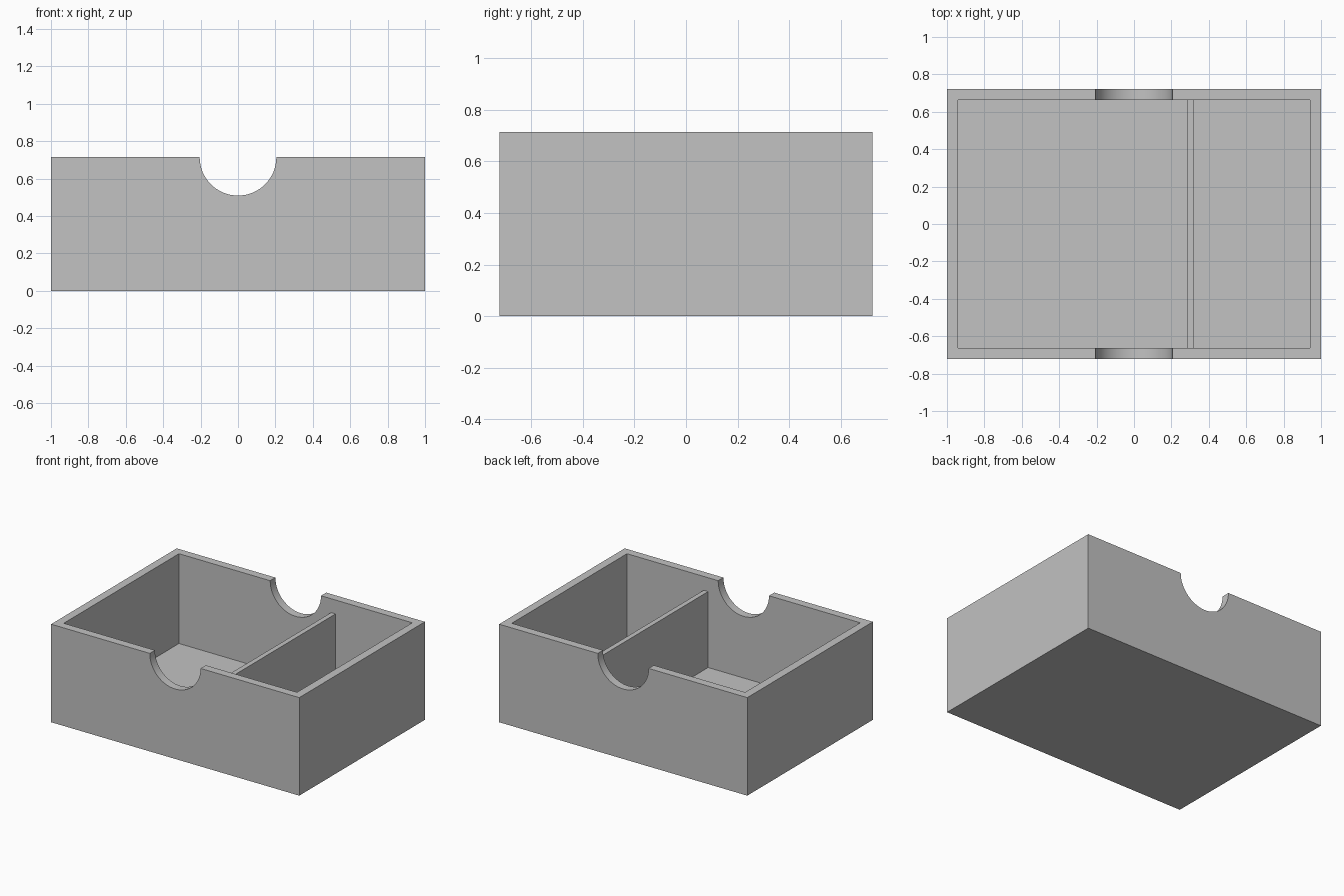
import bpy
import math

cube = bpy.data.objects.get("Cube")
if cube:
    bpy.data.objects.remove(cube, do_unlink=True)

HALF_X, HALF_Y, HEIGHT = 1.0, 0.723, 0.714
WALL = 0.06
NOTCH_RADIUS = 0.205

grey = bpy.data.materials.new("light grey")
grey.use_nodes = True
colour = (0.54, 0.54, 0.54, 1)
grey.diffuse_color = colour
grey.node_tree.nodes["Principled BSDF"].inputs["Base Color"].default_value = colour


def box(name, low, high):
    """Axis-aligned box between two opposite corners."""
    centre = [(a + b) / 2 for a, b in zip(low, high)]
    bpy.ops.mesh.primitive_cube_add(size=1, location=centre)
    ob = bpy.context.object
    ob.name = name
    ob.scale = [b - a for a, b in zip(low, high)]
    bpy.ops.object.transform_apply(location=True, rotation=True, scale=True)
    ob.data.materials.append(grey)
    return ob


def cut(target, cutter):
    """Subtract the cutter from the target, then discard the cutter."""
    mod = target.modifiers.new("cut", "BOOLEAN")
    mod.operation = "DIFFERENCE"
    mod.solver = "EXACT"
    mod.object = cutter
    bpy.ops.object.select_all(action="DESELECT")
    bpy.context.view_layer.objects.active = target
    target.select_set(True)
    bpy.ops.object.modifier_apply(modifier=mod.name)
    bpy.data.objects.remove(cutter, do_unlink=True)


# Tray shell: solid block with the inside hollowed out
inner_x, inner_y = HALF_X - WALL, HALF_Y - WALL
tray = box("tray", (-HALF_X, -HALF_Y, 0), (HALF_X, HALF_Y, HEIGHT))
cavity = box("cavity_cutter", (-inner_x, -inner_y, WALL), (inner_x, inner_y, HEIGHT + 1))
cut(tray, cavity)

# Half-round finger notches through the front and back walls
bpy.ops.mesh.primitive_cylinder_add(
    vertices=64, radius=NOTCH_RADIUS, depth=2,
    location=(0, 0, HEIGHT), rotation=(math.pi / 2, 0, 0))
notch = bpy.context.object
notch.name = "notch_cutter"
notch.data.materials.append(grey)
cut(tray, notch)
bpy.ops.object.shade_smooth_by_angle(angle=math.radians(30))

# Divider, a little lower than the rim
box("divider", (0.286, -inner_y, WALL), (0.322, inner_y, 0.613))
